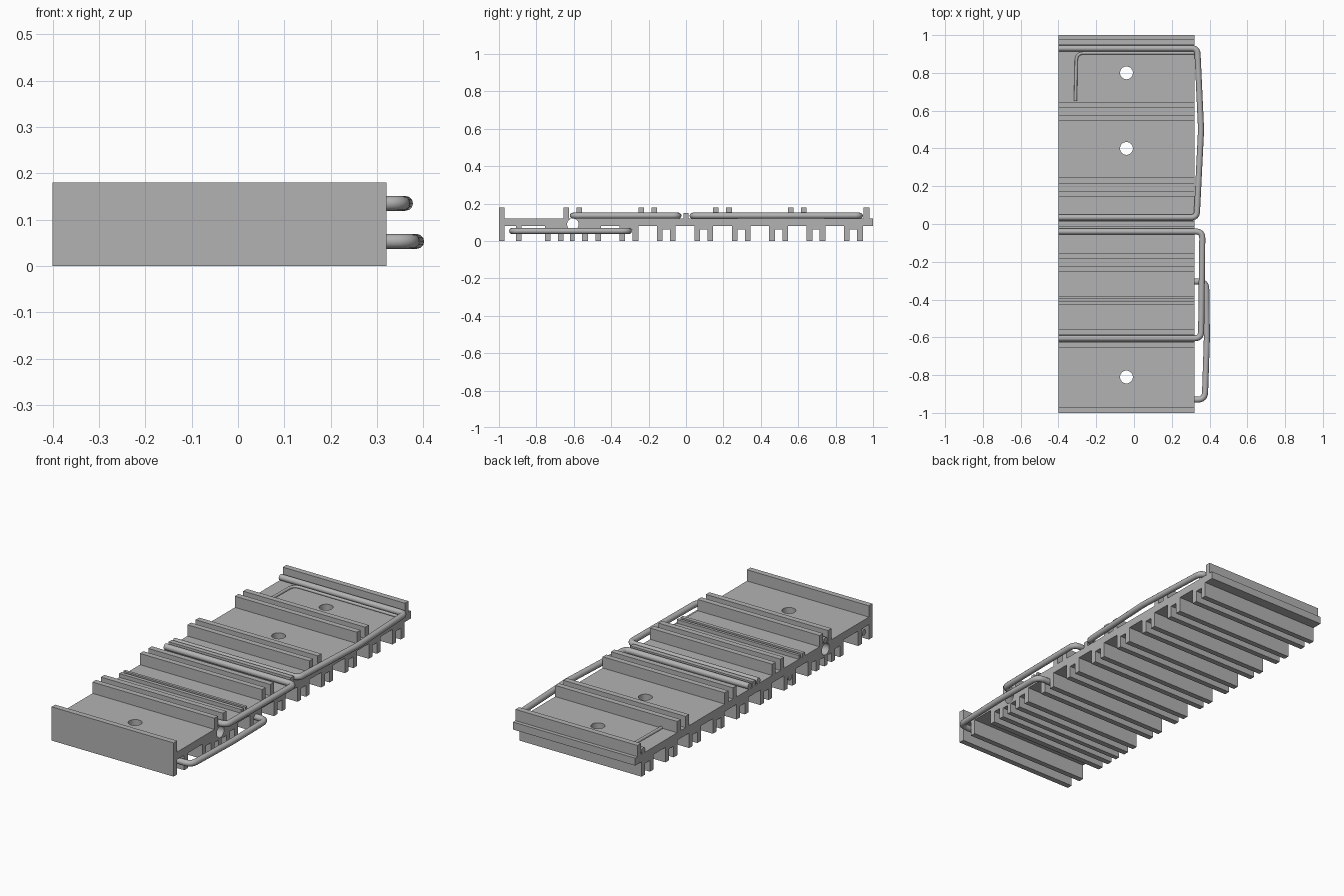
import bpy
import bmesh
from mathutils import Vector

if "Cube" in bpy.data.objects:
    bpy.data.objects.remove(bpy.data.objects["Cube"], do_unlink=True)

XL, XR = -0.40, 0.32          # ends of the extruded section
TOP, LOW = 0.12, 0.08         # plate top and underside
RIB = 0.18


def material(name, rgb):
    m = bpy.data.materials.new(name)
    m.use_nodes = True
    m.diffuse_color = (*rgb, 1)
    m.node_tree.nodes["Principled BSDF"].inputs["Base Color"].default_value = (*rgb, 1)
    return m


grey = material("plain grey", (0.45, 0.45, 0.45))


def steps(spans, base):
    """Stepped line from front to back; each span is (y0, y1, height)."""
    line, y = [(-1, base)], -1
    for a, b, h in sorted(spans):
        if a > y:
            line += [(y, base), (a, base)]
        line += [(a, h), (b, h)]
        y = b
    line += [(y, base), (1, base)]
    return line


# Ribs on top, in pairs, with end walls and low ridges
top = [(-1, -0.97, RIB), (0.95, 0.98, RIB), (-0.013, 0.013, 0.15),
       (-0.43, -0.41, 0.14), (-0.395, -0.38, 0.14)]
for c in (-0.605, -0.205, 0.195, 0.595):
    top += [(c - 0.05, c - 0.02, RIB), (c + 0.02, c + 0.05, RIB)]

# Feet below, in pairs with a shallow slot between them
bottom = [(-1, -0.97, 0), (-0.91, -0.88, 0),
          (-0.655, -0.62, 0.05), (-0.62, -0.595, 0), (-0.595, -0.555, 0.05)]
for i in range(9):
    c = -0.705 + 0.2 * i
    bottom += [(c - 0.05, c - 0.02, 0), (c - 0.02, c + 0.02, 0.06), (c + 0.02, c + 0.05, 0)]

outline = []
for p in steps(top, TOP) + steps(bottom, LOW)[::-1]:
    if not outline or (Vector(p) - Vector(outline[-1])).length > 1e-4:
        outline.append(p)

# Ribbed plate: the section extruded along x
bm = bmesh.new()
face = bm.faces.new([bm.verts.new((XL, y, z)) for y, z in outline])
ext = bmesh.ops.extrude_face_region(bm, geom=[face])
bmesh.ops.translate(bm, vec=(XR - XL, 0, 0),
                    verts=[v for v in ext["geom"] if isinstance(v, bmesh.types.BMVert)])
bmesh.ops.dissolve_limit(bm, angle_limit=0.001, verts=bm.verts, edges=bm.edges)
bmesh.ops.recalc_face_normals(bm, faces=bm.faces)
mesh = bpy.data.meshes.new("ribbed_plate")
bm.to_mesh(mesh)
bm.free()
plate = bpy.data.objects.new("ribbed_plate", mesh)
bpy.context.collection.objects.link(plate)
mesh.materials.append(grey)


def drill(name, loc, radius, depth, rot=(0, 0, 0)):
    bpy.ops.mesh.primitive_cylinder_add(vertices=32, radius=radius, depth=depth,
                                        location=loc, rotation=rot)
    cutter = bpy.context.object
    cutter.name = name
    cutter.data.materials.append(grey)
    cutter.hide_render = True
    cutter.hide_set(True)
    cutter.display_type = 'WIRE'
    mod = plate.modifiers.new(name, 'BOOLEAN')
    mod.object = cutter
    mod.solver = 'EXACT'


# Screw holes and the long cross bore
for i, y in enumerate((-0.81, 0.40, 0.80)):
    drill(f"screw_hole_cutter_{i + 1}", (-0.04, y, 0.1), 0.034, 0.4)
drill("cross_bore_cutter", (-0.04, -0.605, 0.089), 0.031, 1, (0, 1.5707963, 0))

# Apply the cuts and remove the cutters
bpy.context.view_layer.update()
cut = bpy.data.meshes.new_from_object(plate.evaluated_get(bpy.context.evaluated_depsgraph_get()))
plate.modifiers.clear()
plate.data = cut
for ob in [o for o in bpy.data.objects if "cutter" in o.name]:
    bpy.data.objects.remove(ob, do_unlink=True)


def rod(name, points, z, radius, bend):
    """Round bar through the points, with rounded corners."""
    pts = [Vector((x, y, z)) for x, y in points]
    path = [pts[0]]
    for a, p, b in zip(pts, pts[1:], pts[2:]):
        s = p + (a - p).normalized() * bend
        e = p + (b - p).normalized() * bend
        for i in range(7):
            t = i / 6
            path.append(s * (1 - t) ** 2 + p * 2 * t * (1 - t) + e * t * t)
    path.append(pts[-1])
    cu = bpy.data.curves.new(name, 'CURVE')
    cu.dimensions = '3D'
    cu.bevel_depth = radius
    cu.bevel_resolution = 4
    cu.use_fill_caps = True
    sp = cu.splines.new('POLY')
    sp.points.add(len(path) - 1)
    for q, p in zip(sp.points, path):
        q.co = (*p, 1)
    cu.materials.append(grey)
    ob = bpy.data.objects.new(name, cu)
    bpy.context.collection.objects.link(ob)
    bpy.ops.object.select_all(action='DESELECT')
    ob.select_set(True)
    bpy.context.view_layer.objects.active = ob
    bpy.ops.object.convert(target='MESH')
    bpy.ops.object.shade_smooth_by_angle(angle=0.7)


# Bent rods and the thin wire lying on the plate
rod("back_rod", [(XL, 0.93), (0.335, 0.93), (0.355, 0.5), (0.332, 0.035), (XL, 0.035)],
    0.135, 0.016, 0.03)
rod("middle_rod", [(XL, -0.04), (0.362, -0.04), (0.355, -0.605), (XL, -0.605)],
    0.135, 0.016, 0.035)
rod("lower_rod", [(XL, -0.305), (0.382, -0.305), (0.386, -0.6), (0.375, -0.93), (XL, -0.93)],
    0.053, 0.016, 0.04)
rod("thin_wire", [(0.32, 0.905), (-0.305, 0.905), (-0.31, 0.65)], 0.125, 0.008, 0.04)
